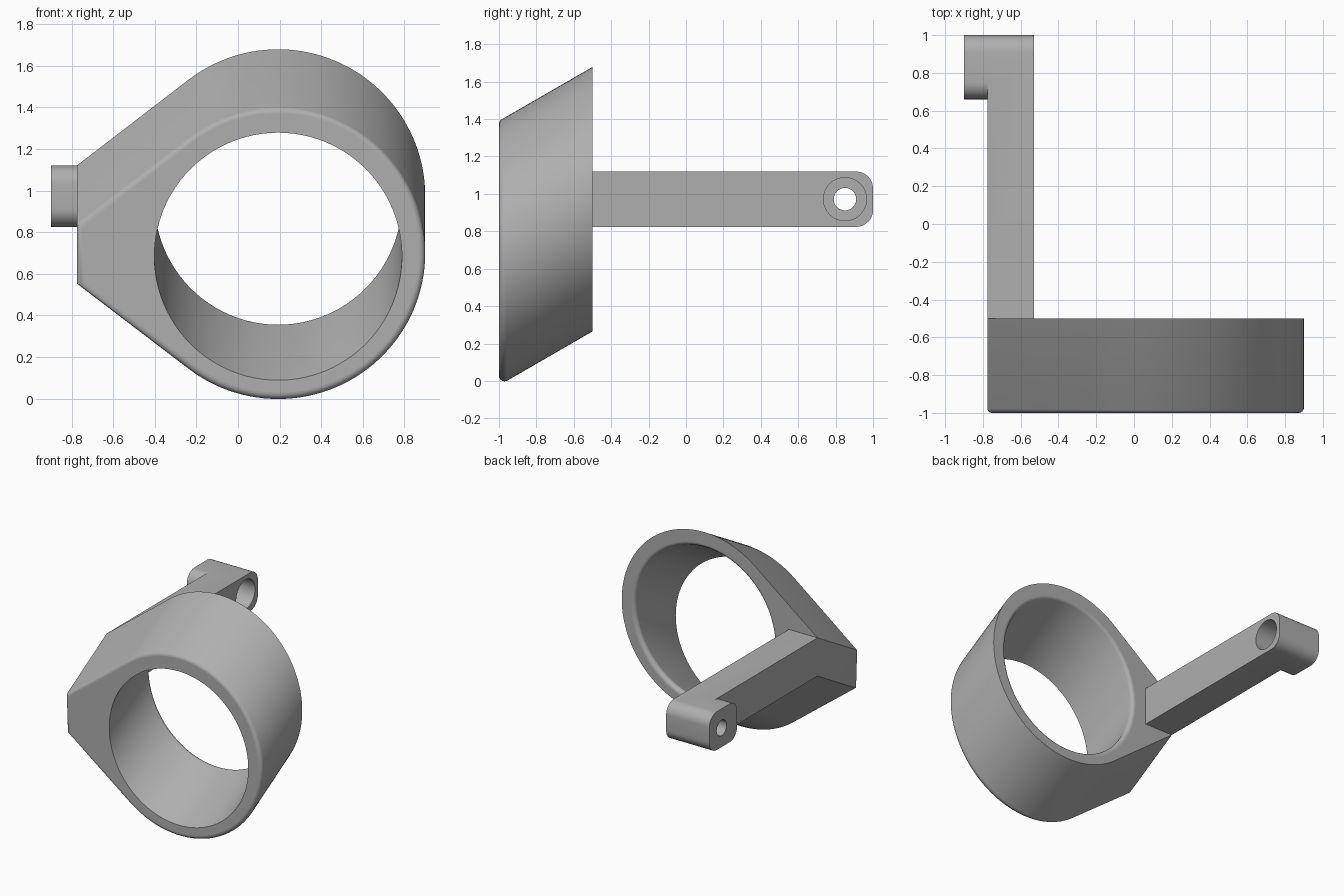
import bpy, bmesh
from math import sin, cos, tan, pi, radians, sqrt, atan2, hypot
from mathutils import Vector, Matrix

cube = bpy.data.objects.get("Cube")
if cube:
    bpy.data.objects.remove(cube, do_unlink=True)

grey = bpy.data.materials.new("plain grey")
grey.use_nodes = True
GREY = (0.43, 0.43, 0.43, 1)
grey.diffuse_color = GREY
grey.node_tree.nodes["Principled BSDF"].inputs["Base Color"].default_value = GREY

SHEAR = tan(radians(30))
CX, CZ = 0.193, 0.683          # ring centre on the front plane
R_OUT, R_IN, FILLET = 0.707, 0.595, 0.03
Y0, Y1 = -1.0, -0.5
FLAT_X, HALF = -0.775, 0.148   # flat lug on the ring's side
ARM_Z = CZ + SHEAR * (Y1 - Y0)


def finish(bm, name, flat_edges=()):
    """Smooth shading with sharp creases, then make the object."""
    bmesh.ops.recalc_face_normals(bm, faces=bm.faces)
    for f in bm.faces:
        f.smooth = True
    for e in bm.edges:
        e.smooth = e.calc_face_angle(0) < radians(30)
    for e in flat_edges:
        e.smooth = False
    mesh = bpy.data.meshes.new(name)
    bm.to_mesh(mesh)
    bm.free()
    mesh.materials.append(grey)
    obj = bpy.data.objects.new(name, mesh)
    bpy.context.collection.objects.link(obj)
    return obj


def fillet_rows(s, steps=8):
    """(inset, depth) pairs rounding an end plane into a wall of slope s."""
    q = sqrt(1 + s * s)
    rows = []
    end = atan2(-s, 1)
    for k in range(steps + 1):
        a = -pi / 2 + (end + pi / 2) * k / steps
        n = FILLET * (s - q + cos(a))
        y = FILLET * (1 + sin(a))
        rows.append((n - s * y, y))
    return rows


def sheared(x, z, y):
    return Vector((x, y, z + SHEAR * (y - Y0)))


def skin(bm, rows):
    """Join closed rows of points with quads; return the vertex rows."""
    vr = [[bm.verts.new(p) for p in row] for row in rows]
    n = len(vr[0])
    for a, b in zip(vr, vr[1:]):
        for i in range(n):
            j = (i + 1) % n
            bm.faces.new((a[i], a[j], b[j], b[i]))
    return vr


def loop_edges(bm, row):
    return [bm.edges.get((row[i - 1], row[i])) for i in range(len(row))]


# Slanted ring: teardrop outline, each point with its outward normal
dx = CX - FLAT_X
tangent = pi - atan2(HALF, dx) - (pi / 2 - (pi / 2 - 0)) 
# angle at which the straight side leaves the circle
tangent = pi - atan2(HALF, dx) - (pi / 2 - atan2(R_OUT, sqrt(max(dx * dx + HALF * HALF - R_OUT ** 2, 0))))
SEG = 88
outline = []
for i in range(SEG + 1):
    a = -tangent + 2 * tangent * i / SEG
    outline.append((CX + R_OUT * cos(a), CZ + R_OUT * sin(a), cos(a), sin(a)))
mitre = (1 + cos(tangent)) / sin(tangent)
outline.append((FLAT_X, CZ + HALF, -1, mitre))
outline.append((FLAT_X, CZ - HALF, -1, -mitre))
circle = [(CX + R_IN * cos(a), CZ + R_IN * sin(a), -cos(a), -sin(a))
          for a in (2 * pi * i / 96 for i in range(96))]


def rounded(points, at, direction):
    """Rows of a filleted rim, from the end plane inwards."""
    cols = []
    for x, z, nx, nz in points:
        rows = fillet_rows(SHEAR * nz * direction)
        cols.append([sheared(x + nx * o, z + nz * o, at + direction * y)
                     for o, y in rows])
    return [list(r) for r in zip(*cols)]


bm = bmesh.new()
outer = skin(bm, rounded(outline, Y0, 1) + [[sheared(p[0], p[1], Y1) for p in outline]])
inner = skin(bm, rounded(circle, Y1, -1) + [[sheared(p[0], p[1], Y0) for p in circle]])
caps = []
for a, b in ((outer[0], inner[-1]), (outer[-1], inner[0])):
    edges = loop_edges(bm, a) + loop_edges(bm, b)
    bmesh.ops.triangle_fill(bm, use_beauty=True, use_dissolve=False, edges=edges)
    caps += edges
finish(bm, "slanted_ring", caps)


# Arm: side profiles extruded along x
def rounded_rect(y0, y1, r, round_front):
    z0, z1 = ARM_Z - HALF, ARM_Z + HALF
    pts = []
    for y, z, start, soft in ((y1 - r, z1 - r, 0, True), (y0 + r, z1 - r, 1, round_front),
                              (y0 + r, z0 + r, 2, round_front), (y1 - r, z0 + r, 3, True)):
        if soft:
            for k in range(9):
                a = (start + k / 8) * pi / 2
                pts.append((y + r * cos(a), z + r * sin(a)))
        else:
            pts.append((y0, z1 if start == 1 else z0))
    return pts


def prism(name, profile, x0, x1):
    bm = bmesh.new()
    a, b = skin(bm, [[(x, y, z) for y, z in profile] for x in (x0, x1)])
    bm.faces.new(a)
    bm.faces.new(b)
    return finish(bm, name)


def disc(r):
    return [(0.85 + r * cos(2 * pi * i / 48), ARM_Z + r * sin(2 * pi * i / 48))
            for i in range(48)]


arm = prism("arm", rounded_rect(Y1, 1.0, 0.09, False), FLAT_X, -0.53)
tools = [(prism("foot", rounded_rect(0.66, 1.0, 0.09, True), -0.9, -0.7), 'UNION'),
         (prism("bolt_hole", disc(0.06), -1.0, -0.4), 'DIFFERENCE'),
         (prism("counterbore", disc(0.115), -0.78, -0.4), 'DIFFERENCE')]
for tool, operation in tools:
    tool.hide_render = True
    mod = arm.modifiers.new(tool.name, 'BOOLEAN')
    mod.operation, mod.object, mod.solver = operation, tool, 'EXACT'

# Bake the joined arm and drop the helpers
bpy.context.view_layer.update()
baked = bpy.data.meshes.new_from_object(arm.evaluated_get(bpy.context.evaluated_depsgraph_get()))
arm.modifiers.clear()
arm.data = baked
for tool, _ in tools:
    bpy.data.objects.remove(tool, do_unlink=True)
bm = bmesh.new()
bm.from_mesh(baked)
for e in bm.edges:
    e.smooth = e.calc_face_angle(0) < radians(30)
bm.to_mesh(baked)
bm.free()
